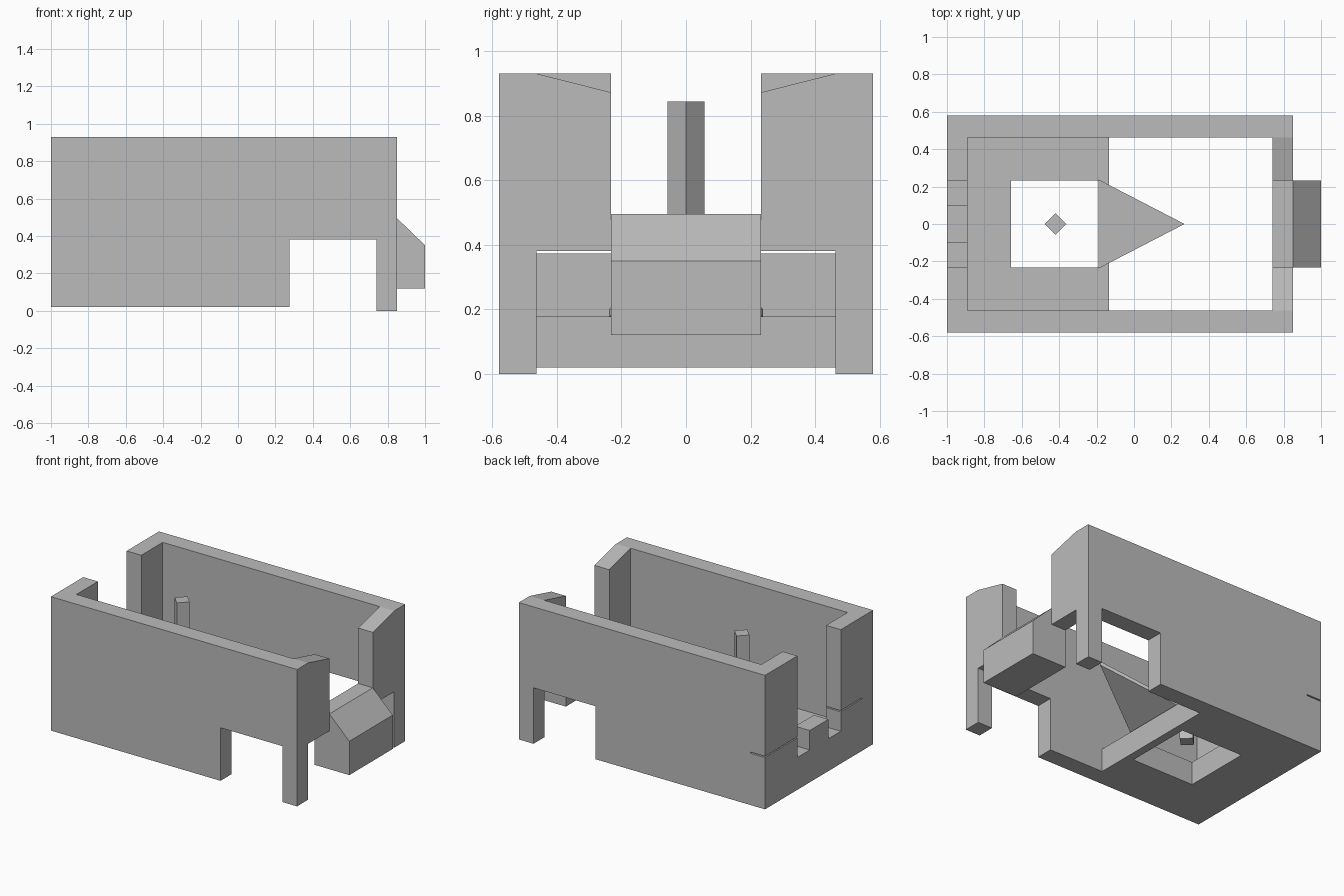
import bpy, bmesh
from mathutils import Vector

old = bpy.data.objects.get("Cube")
if old:
    bpy.data.objects.remove(old, do_unlink=True)

grey = bpy.data.materials.new("plain grey")
grey.use_nodes = True
grey.diffuse_color = (0.5, 0.5, 0.5, 1)
grey.node_tree.nodes["Principled BSDF"].inputs["Base Color"].default_value = (0.5, 0.5, 0.5, 1)


def prism(name, profile, axis, lo, hi):
    """Extrude a 2D profile along an axis; the profile uses the other two axes in order."""
    def place(p, t):
        c = list(p)
        c.insert("xyz".index(axis), t)
        return Vector(c)
    bm = bmesh.new()
    face = bm.faces.new([bm.verts.new(place(p, lo)) for p in profile])
    ext = bmesh.ops.extrude_face_region(bm, geom=[face])
    moved = [g for g in ext["geom"] if isinstance(g, bmesh.types.BMVert)]
    bmesh.ops.translate(bm, verts=moved, vec=place((0, 0), hi - lo))
    bmesh.ops.recalc_face_normals(bm, faces=bm.faces)
    me = bpy.data.meshes.new(name)
    bm.to_mesh(me)
    bm.free()
    me.materials.append(grey)
    ob = bpy.data.objects.new(name, me)
    bpy.context.collection.objects.link(ob)
    return ob


def box(name, x, y, z):
    return prism(name, [(x[0], y[0]), (x[1], y[0]), (x[1], y[1]), (x[0], y[1])], "z", *z)


# Outer dimensions
BACK, BACK_IN, NOSE_IN, NOSE = -1.0, -0.89, 0.74, 0.85
OUT, INN, GAP = 0.58, 0.463, 0.233
BASE, TOP, SEAM, ARCH = 0.02, 0.93, 0.372, 0.38
FLOOR = 0.177

# Long side walls with an arch opening and a leg at the end; one has a seam slit
wall = [(BACK, BASE), (0.275, BASE), (0.275, ARCH), (NOSE_IN, ARCH),
        (NOSE_IN, 0), (NOSE, 0), (NOSE, TOP), (BACK, TOP)]
slit = [(BACK, ARCH), (BACK_IN, ARCH), (BACK_IN, SEAM), (BACK, SEAM)]
prism("side_wall_front", wall, "y", -OUT, -INN)
prism("side_wall_back", wall + slit, "y", INN, OUT)

# End wall wings, the forward pair with sloping tops
for side, s in (("front", -1), ("back", 1)):
    prism("sloped_wing_" + side,
          [(s * GAP, ARCH), (s * INN, ARCH), (s * INN, TOP), (s * GAP, 0.872)],
          "x", NOSE_IN, NOSE)
    box("upper_wing_" + side, (BACK, BACK_IN), sorted((s * GAP, s * INN)), (ARCH, TOP))

# Lower end wall with a notch and a small block in it
prism("lower_end_wall",
      [(-INN, BASE), (INN, BASE), (INN, SEAM), (GAP, SEAM), (GAP, 0.24),
       (-GAP, 0.24), (-GAP, SEAM), (-INN, SEAM)], "x", BACK, BACK_IN)
box("notch_block", (BACK, BACK_IN), (-0.1, 0.1), (0.24, SEAM))

# Floor around a rectangular opening
HOLE_A, HOLE_B = -0.657, -0.19
box("floor_rear", (BACK_IN, HOLE_A), (-INN, INN), (BASE, FLOOR))
for side, s in (("front", -1), ("back", 1)):
    box("floor_" + side, (HOLE_A, HOLE_B), sorted((s * GAP, s * INN)), (BASE, FLOOR))
box("floor_lip", (HOLE_B, -0.135), (-INN, INN), (BASE, FLOOR))

# Pointed ramp rising from the floor lip
ramp = prism("pointed_ramp", [(HOLE_B, -0.238), (0.27, 0), (HOLE_B, 0.238)], "z", 0.175, 0.2)
for v in ramp.data.vertices:
    v.co.z += (v.co.x - HOLE_B) * 0.52

# Diamond post above the opening
prism("diamond_post", [(-0.477, 0), (-0.42, -0.057), (-0.363, 0), (-0.42, 0.057)], "z", 0.13, 0.843)

# Nose block with a sloping front
prism("nose_block", [(NOSE_IN, 0.12), (1, 0.12), (1, 0.35), (NOSE, 0.495), (NOSE_IN, 0.495)],
      "y", -GAP, GAP)
